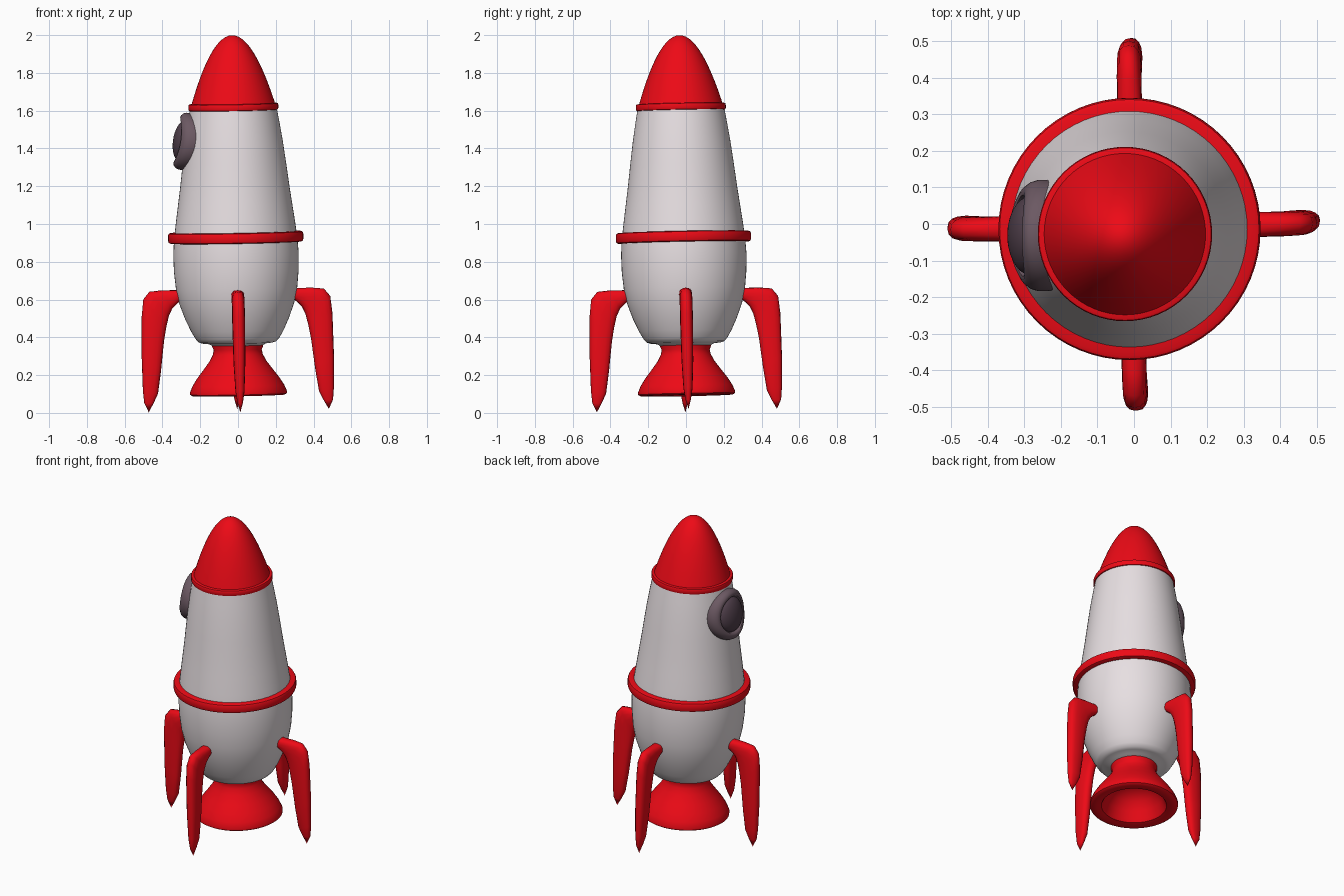
import bpy, bmesh, math
from mathutils import Matrix, Vector

if "Cube" in bpy.data.objects:
    bpy.data.objects.remove(bpy.data.objects["Cube"])

# The whole rocket leans very slightly towards -x and -y
LEAN = (Matrix.Translation((0.0045, 0.005, 0))
        @ Matrix.Rotation(0.020, 4, 'X') @ Matrix.Rotation(-0.018, 4, 'Y'))


def material(name, rgb):
    m = bpy.data.materials.new(name)
    m.diffuse_color = (*rgb, 1)
    m.use_nodes = True
    m.node_tree.nodes["Principled BSDF"].inputs["Base Color"].default_value = m.diffuse_color
    return m


RED = material("red_paint", (0.85, 0.003, 0.008))
WHITE = material("white_paint", (0.80, 0.74, 0.76))
RIM = material("rim_grey", (0.15, 0.10, 0.125))
GLASS = material("dark_glass", (0.08, 0.05, 0.07))


def finish(bm, name, mat, matrix, angle=40):
    bmesh.ops.remove_doubles(bm, verts=bm.verts, dist=1e-5)
    bmesh.ops.recalc_face_normals(bm, faces=bm.faces)
    bm.transform(LEAN @ matrix)
    me = bpy.data.meshes.new(name)
    bm.to_mesh(me)
    bm.free()
    me.materials.append(mat)
    ob = bpy.data.objects.new(name, me)
    bpy.context.collection.objects.link(ob)
    bpy.ops.object.select_all(action='DESELECT')
    ob.select_set(True)
    bpy.context.view_layer.objects.active = ob
    bpy.ops.object.shade_smooth_by_angle(angle=math.radians(angle))
    return ob


def skin(bm, rings):
    """Bridge consecutive closed loops of points with quads."""
    loops = [[bm.verts.new(p) for p in ring] for ring in rings]
    for a, b in zip(loops, loops[1:]):
        for i in range(len(a)):
            j = (i + 1) % len(a)
            bm.faces.new((a[i], a[j], b[j], b[i]))


def lathe(name, profile, mat, matrix=Matrix(), bend=0.0, seg=64):
    """Revolve (radius, height) points around z; bend wraps it round a cylinder."""
    turns = [math.tau * i / seg for i in range(seg)]
    bm = bmesh.new()
    skin(bm, [[(r * math.cos(t), r * math.sin(t), z - bend * (r * math.sin(t)) ** 2)
               for t in turns] for r, z in profile])
    return finish(bm, name, mat, matrix)


def band(name, inner, outer, z, half):
    """Rounded hoop around the body."""
    c = half * 0.45
    pts = [(inner, z - half), (outer - c, z - half), (outer - c * 0.3, z - half + c * 0.3),
           (outer, z - half + c), (outer, z + half - c),
           (outer - c * 0.3, z + half - c * 0.3), (outer - c, z + half), (inner, z + half)]
    return lathe(name, pts + pts[:1], RED)


# Hull
lathe("body", [(0, 0.355), (0.135, 0.357), (0.15, 0.366), (0.185, 0.370), (0.205, 0.376),
               (0.222, 0.395), (0.245, 0.435), (0.275, 0.50), (0.304, 0.58), (0.321, 0.66),
               (0.330, 0.75), (0.332, 0.84), (0.327, 0.92), (0.317, 1.0), (0.303, 1.1),
               (0.289, 1.2), (0.274, 1.32), (0.258, 1.44), (0.242, 1.54), (0.228, 1.62),
               (0, 1.62)], WHITE)

# Nose cone: parabolic cap
N = 20
nose = [(0.226 * math.sin(math.pi / 2 * i / N), 2.0 - 0.38 * math.sin(math.pi / 2 * i / N) ** 2)
        for i in range(N + 1)]
lathe("nose_cone", nose + [(0, 1.62)], RED)

# Hoops
band("middle_band", 0.30, 0.358, 0.930, 0.028)
band("nose_band", 0.20, 0.238, 1.620, 0.018)

# Hollow exhaust bell
lathe("exhaust_nozzle", [(0, 0.37), (0.135, 0.37), (0.135, 0.352), (0.127, 0.335),
                         (0.132, 0.31), (0.150, 0.275), (0.185, 0.228), (0.218, 0.185),
                         (0.243, 0.145), (0.257, 0.112), (0.256, 0.100), (0.245, 0.093),
                         (0.215, 0.092), (0.190, 0.098), (0.180, 0.115), (0.165, 0.16),
                         (0.135, 0.21), (0.09, 0.25), (0, 0.265)], RED)

# Porthole on the -x side, tipped to follow the hull slope
PORT = (Matrix.Translation((-0.257, -0.008, 1.442))
        @ Matrix.Rotation(-(math.pi / 2 - 0.165), 4, 'Y'))
rim = [(0.102, -0.04), (0.148, -0.04), (0.152, -0.01), (0.152, 0.015), (0.146, 0.032),
       (0.134, 0.043), (0.121, 0.046), (0.111, 0.042), (0.104, 0.030), (0.102, 0.018)]
lathe("porthole_rim", rim + rim[:1], RIM, PORT, bend=1.4)
dome = [(0.105 * math.sin(a), 0.020 + 0.046 * math.cos(a))
        for a in (math.pi / 2 * i / 8 for i in range(9))]
lathe("porthole_glass", dome + [(0.105, -0.03), (0, -0.03)], GLASS, PORT, bend=0.7)

# Fins: outer edge (r, z), inner edge (r, z), half thickness
FIN = [((0.24, 0.655), (0.24, 0.610), 0.030), ((0.33, 0.656), (0.310, 0.590), 0.034),
       ((0.40, 0.656), (0.343, 0.558), 0.034), ((0.462, 0.650), (0.362, 0.518), 0.034),
       ((0.495, 0.610), (0.376, 0.460), 0.034), ((0.505, 0.520), (0.389, 0.390), 0.034),
       ((0.509, 0.300), (0.408, 0.230), 0.031), ((0.506, 0.130), (0.426, 0.110), 0.024),
       ((0.500, 0.062), (0.450, 0.060), 0.014), ((0.477, 0.012), (0.477, 0.012), 0.0)]


def fin(name, angle):
    rings = []
    for (ro, zo), (ri, zi), th in FIN:
        out, inn = Vector((ro, 0, zo)), Vector((ri, 0, zi))
        mid, half = (out + inn) / 2, (out - inn) / 2
        ring = []
        for k in range(16):
            c, s = math.cos(math.tau * k / 16), math.sin(math.tau * k / 16)
            # squarish oval section
            c, s = (math.copysign(abs(v) ** 0.8, v) for v in (c, s))
            ring.append(mid + half * c + Vector((0, th * s, 0)))
        rings.append(ring)
    first = rings[0]
    rings.insert(0, [sum(first, Vector()) / len(first)] * len(first))
    bm = bmesh.new()
    skin(bm, rings)
    finish(bm, name, RED, Matrix.Rotation(angle, 4, 'Z'), 60)


for i, side in enumerate(("right", "back", "left", "front")):
    fin(side + "_fin", math.radians(90 * i + 1))
